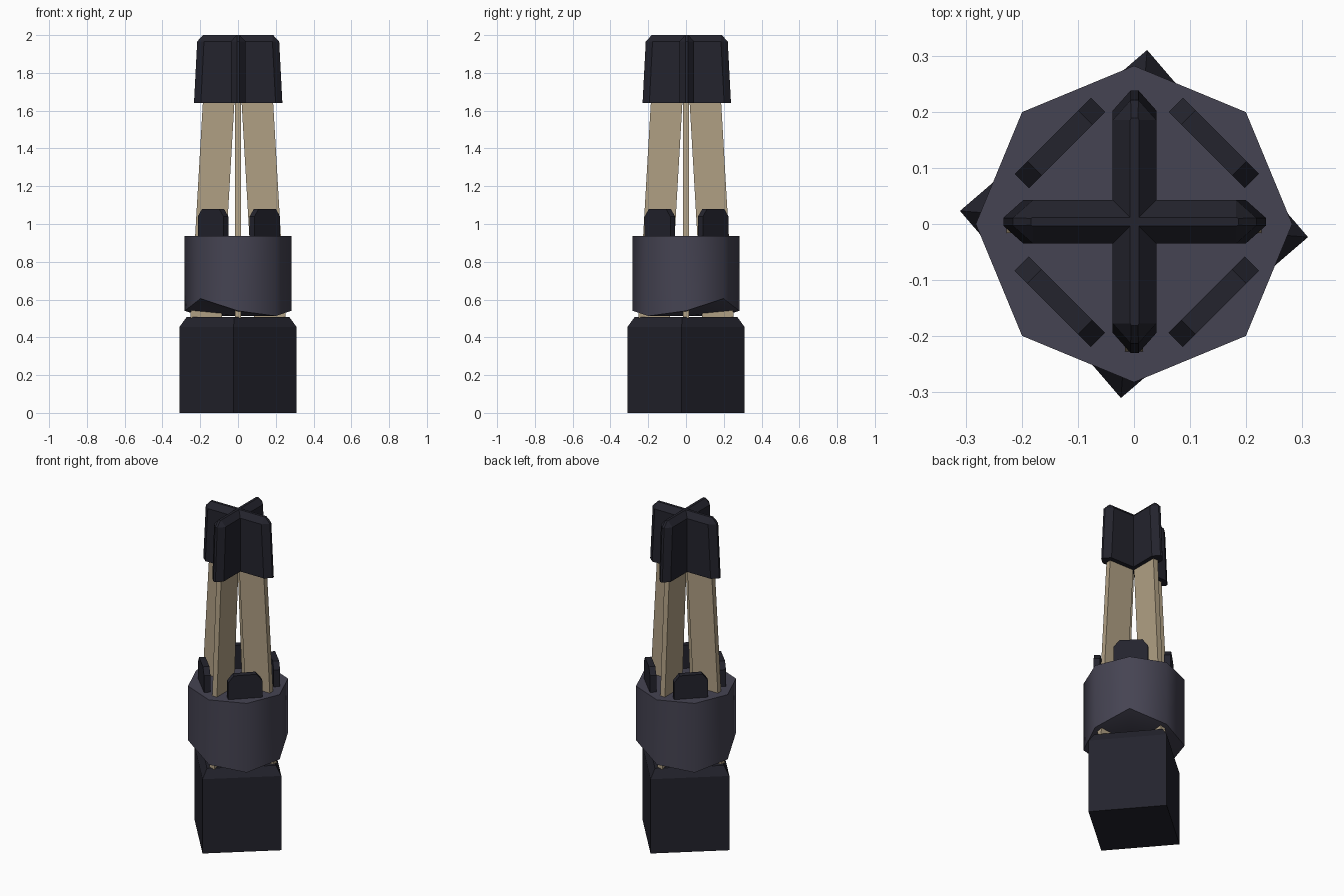
import bpy, bmesh, math
from mathutils import Matrix

if "Cube" in bpy.data.objects:
    bpy.data.objects.remove(bpy.data.objects["Cube"])


def material(name, rgb):
    m = bpy.data.materials.new(name)
    m.diffuse_color = (*rgb, 1)
    m.use_nodes = True
    m.node_tree.nodes["Principled BSDF"].inputs["Base Color"].default_value = m.diffuse_color
    return m


DARK = material("dark charcoal", (0.017, 0.017, 0.026))
SLATE = material("slate grey", (0.060, 0.057, 0.085))
BEIGE = material("beige", (0.434, 0.350, 0.230))


def loft(name, rings, mat, turn=0.0, shift=(0, 0), bottom_centre=None):
    """Closed solid through rings of points, listed bottom to top."""
    bm = bmesh.new()
    loops = [[bm.verts.new(p) for p in ring] for ring in rings]
    n = len(loops[0])
    for a, b in zip(loops, loops[1:]):
        for i in range(n):
            j = (i + 1) % n
            bm.faces.new((a[i], a[j], b[j], b[i]))
    bm.faces.new(loops[-1])
    if bottom_centre:
        c = bm.verts.new(bottom_centre)
        for i in range(n):
            bm.faces.new((loops[0][(i + 1) % n], loops[0][i], c))
    else:
        bm.faces.new(loops[0][::-1])
    bm.transform(Matrix.Translation((*shift, 0)) @ Matrix.Rotation(turn, 4, 'Z'))
    bmesh.ops.recalc_face_normals(bm, faces=bm.faces)
    me = bpy.data.meshes.new(name)
    bm.to_mesh(me)
    bm.free()
    me.materials.append(mat)
    ob = bpy.data.objects.new(name, me)
    bpy.context.collection.objects.link(ob)
    return ob


def circle(n, r, z):
    return [(r * math.cos(math.tau * i / n), r * math.sin(math.tau * i / n), z) for i in range(n)]


# Square foot block with a chamfered top, slightly twisted
loft("base_block", [circle(4, 0.311, 0), circle(4, 0.311, 0.455), circle(4, 0.272, 0.508)],
     DARK, math.radians(-4.3))

# Octagonal collar with a saddle-shaped underside
low = [(x, y, 0.54 if i % 2 == 0 else (0.605 if x * y > 0 else 0.513))
       for i, (x, y, z) in enumerate(circle(8, 0.282, 0))]
collar = loft("collar", [low, circle(8, 0.282, 0.937)], SLATE, bottom_centre=(0, 0, 0.513))
bpy.context.view_layer.objects.active = collar
collar.select_set(True)
bpy.ops.object.shade_smooth_by_angle(angle=math.radians(50))


def plank_ring(inner, outer, z, h=0.016):
    return [(inner, -h, z), (outer, -h, z), (outer, h, z), (inner, h, z)]


def arm_ring(reach, half, chamfer, tip, z):
    return [(0, -half, z), (reach - chamfer, -half, z), (reach, -tip, z),
            (reach, tip, z), (reach - chamfer, half, z), (0, half, z)]


for k in range(4):
    a = k * math.pi / 2
    # Leaning flat plank
    loft(f"plank_{k + 1}", [plank_ring(0.085, 0.252, 0.503), plank_ring(0.01, 0.177, 1.8)], BEIGE, a)
    # Arm of the cross-shaped cap with bevelled edges
    loft(f"cap_arm_{k + 1}", [arm_ring(0.234, 0.039, 0.036, 0.007, 1.64),
                              arm_ring(0.217, 0.039, 0.036, 0.007, 1.967),
                              arm_ring(0.185, 0.008, 0.004, 0.006, 2.0)], DARK, a, (0.001, 0.004))
    # Upright tab with clipped top corners, set across each diagonal
    tab = [[(x, y, z) for x, y in ((-0.018, -w), (0.018, -w), (0.018, w), (-0.018, w))]
           for w, z in ((0.096, 0.9), (0.096, 1.04), (0.064, 1.08))]
    d = a + math.pi / 4
    loft(f"tab_{k + 1}", tab, DARK, d, (0.005 + 0.194 * math.cos(d), 0.003 + 0.2 * math.sin(d)))
